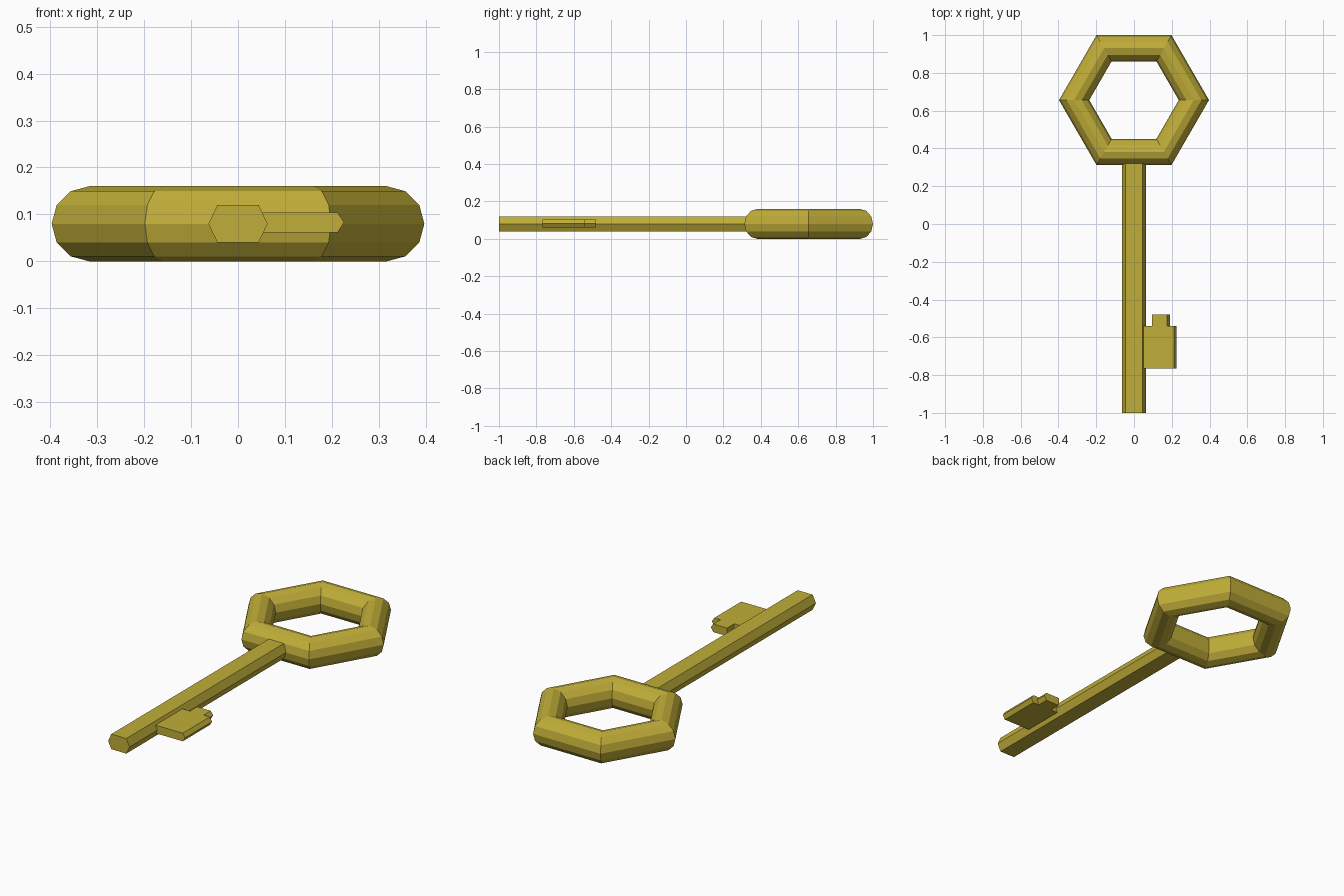
import bpy, bmesh, math

if "Cube" in bpy.data.objects:
    bpy.data.objects.remove(bpy.data.objects["Cube"])

gold = bpy.data.materials.new("old_gold")
gold.diffuse_color = (0.53, 0.42, 0.04, 1)
gold.use_nodes = True
gold.node_tree.nodes["Principled BSDF"].inputs["Base Color"].default_value = gold.diffuse_color


def loft(name, rings):
    """Closed solid skinned through rings of equal point count."""
    bm = bmesh.new()
    loops = [[bm.verts.new(p) for p in ring] for ring in rings]
    n = len(loops[0])
    for a, b in zip(loops, loops[1:]):
        for i in range(n):
            j = (i + 1) % n
            bm.faces.new((a[i], a[j], b[j], b[i]))
    bm.faces.new(loops[0][::-1])
    bm.faces.new(loops[-1])
    bmesh.ops.recalc_face_normals(bm, faces=bm.faces[:])
    mesh = bpy.data.meshes.new(name)
    bm.to_mesh(mesh)
    bm.free()
    obj = bpy.data.objects.new(name, mesh)
    bpy.context.collection.objects.link(obj)
    mesh.materials.append(gold)
    return obj


# Six-sided ring handle
bpy.ops.mesh.primitive_torus_add(major_segments=6, minor_segments=12,
                                 major_radius=0.317, minor_radius=0.08,
                                 location=(0, 0.656, 0.08))
bow = bpy.context.object
bow.name = "bow_ring"
bow.data.materials.append(gold)
for p in bow.data.polygons:
    p.use_smooth = False

# Hexagonal shaft, flattened, running into the ring
section = [(-0.063, 0.08), (-0.044, 0.12), (0.044, 0.12),
           (0.063, 0.08), (0.044, 0.04), (-0.044, 0.04)]
loft("shaft", [[(x, y, z) for x, z in section] for y in (-1.0, 0.37)])

# Bit plate with one tooth; right-hand edges come to a ridge at mid thickness
outline = [(0.03, -0.766), (0.226, -0.766), (0.226, -0.54), (0.19, -0.54),
           (0.19, -0.48), (0.095, -0.48), (0.095, -0.54), (0.03, -0.54)]
ridged = (1, 2, 3, 4)


def layer(z, inset):
    return [(x - (inset if i in ridged else 0), y, z)
            for i, (x, y) in enumerate(outline)]


loft("bit", [layer(0.061, 0.014), layer(0.083, 0), layer(0.104, 0.014)])
